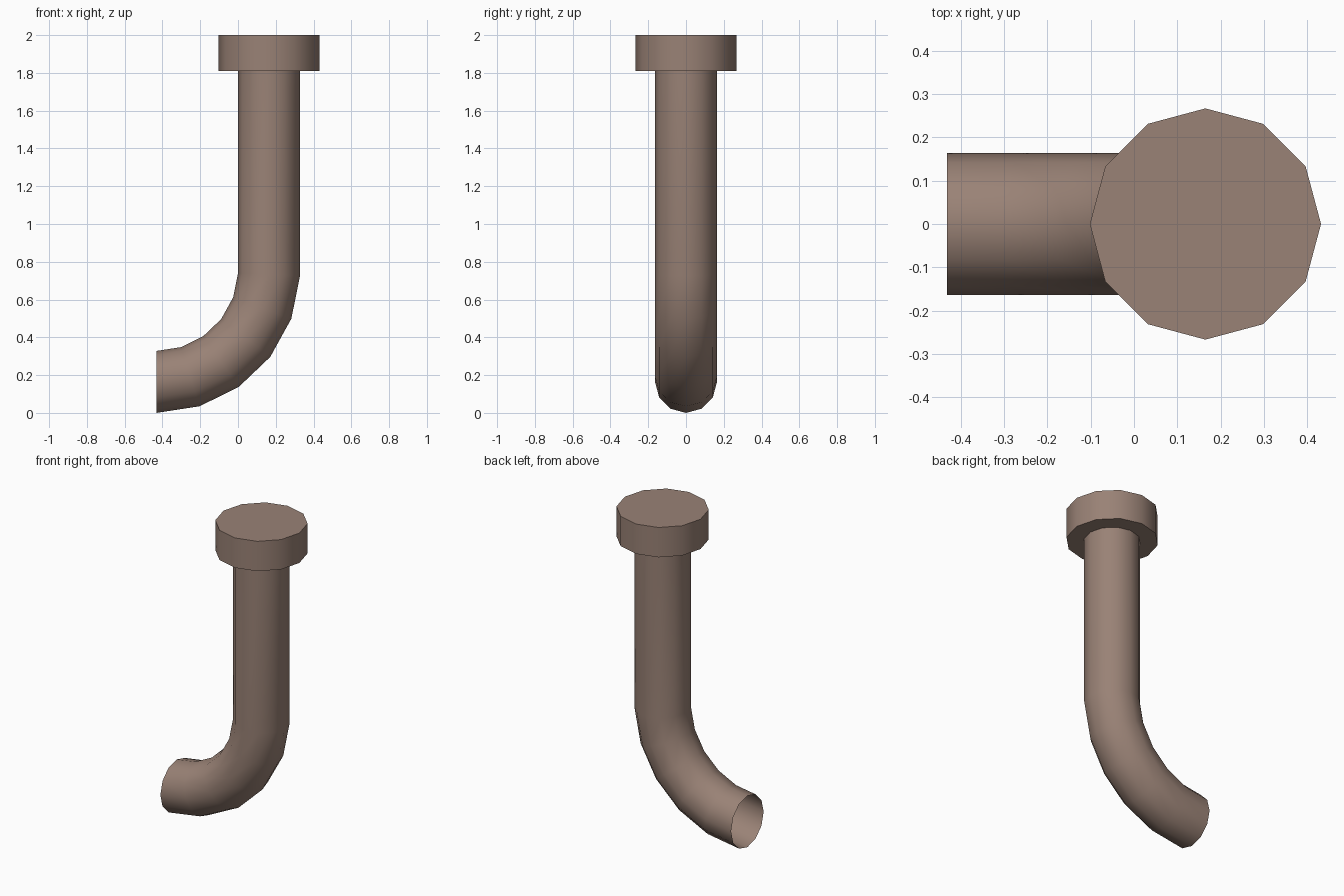
import bpy, bmesh, math
from mathutils import Vector

if "Cube" in bpy.data.objects:
    bpy.data.objects.remove(bpy.data.objects["Cube"])

SIDES = 12
PIPE_R, COLLAR_R = 0.164, 0.267
BEND_R = 0.597
BEND_X, BEND_Z = -0.432, 0.761      # centre of the elbow
PIPE_X = BEND_X + BEND_R

mat = bpy.data.materials.new("dull brown")
mat.diffuse_color = (0.32, 0.223, 0.18, 1)
mat.use_nodes = True
mat.node_tree.nodes["Principled BSDF"].inputs["Base Color"].default_value = mat.diffuse_color

bm = bmesh.new()


def ring(centre, angle, radius):
    """Ring of vertices; angle 0 lies flat, 90 degrees faces along x."""
    out = Vector((math.cos(angle), 0, -math.sin(angle)))
    side = Vector((0, 1, 0))
    steps = [2 * math.pi * i / SIDES for i in range(SIDES)]
    return [bm.verts.new(centre + radius * (math.cos(t) * out + math.sin(t) * side))
            for t in steps]


rings = []
# elbow, from the open mouth up to the straight pipe
for i in range(6):
    a = math.radians(90 - 17.46 * i)
    c = Vector((BEND_X + BEND_R * math.cos(a), 0, BEND_Z - BEND_R * math.sin(a)))
    rings.append(ring(c, a, PIPE_R))
# straight pipe, collar underside, collar wall
for z, r in ((1.81, PIPE_R), (1.81, COLLAR_R), (2.0, COLLAR_R)):
    rings.append(ring(Vector((PIPE_X, 0, z)), 0, r))

for lower, upper in zip(rings, rings[1:]):
    for i in range(SIDES):
        j = (i + 1) % SIDES
        bm.faces.new((lower[i], lower[j], upper[j], upper[i]))
bm.faces.new(rings[-1])             # collar top

bm.normal_update()
mesh = bpy.data.meshes.new("bent_pipe_with_collar")
bm.to_mesh(mesh)
bm.free()
mesh.materials.append(mat)
pipe = bpy.data.objects.new("bent_pipe_with_collar", mesh)
bpy.context.collection.objects.link(pipe)

# smooth round walls, sharp collar rims
bpy.context.view_layer.objects.active = pipe
pipe.select_set(True)
bpy.ops.object.shade_smooth_by_angle(angle=math.radians(35))
